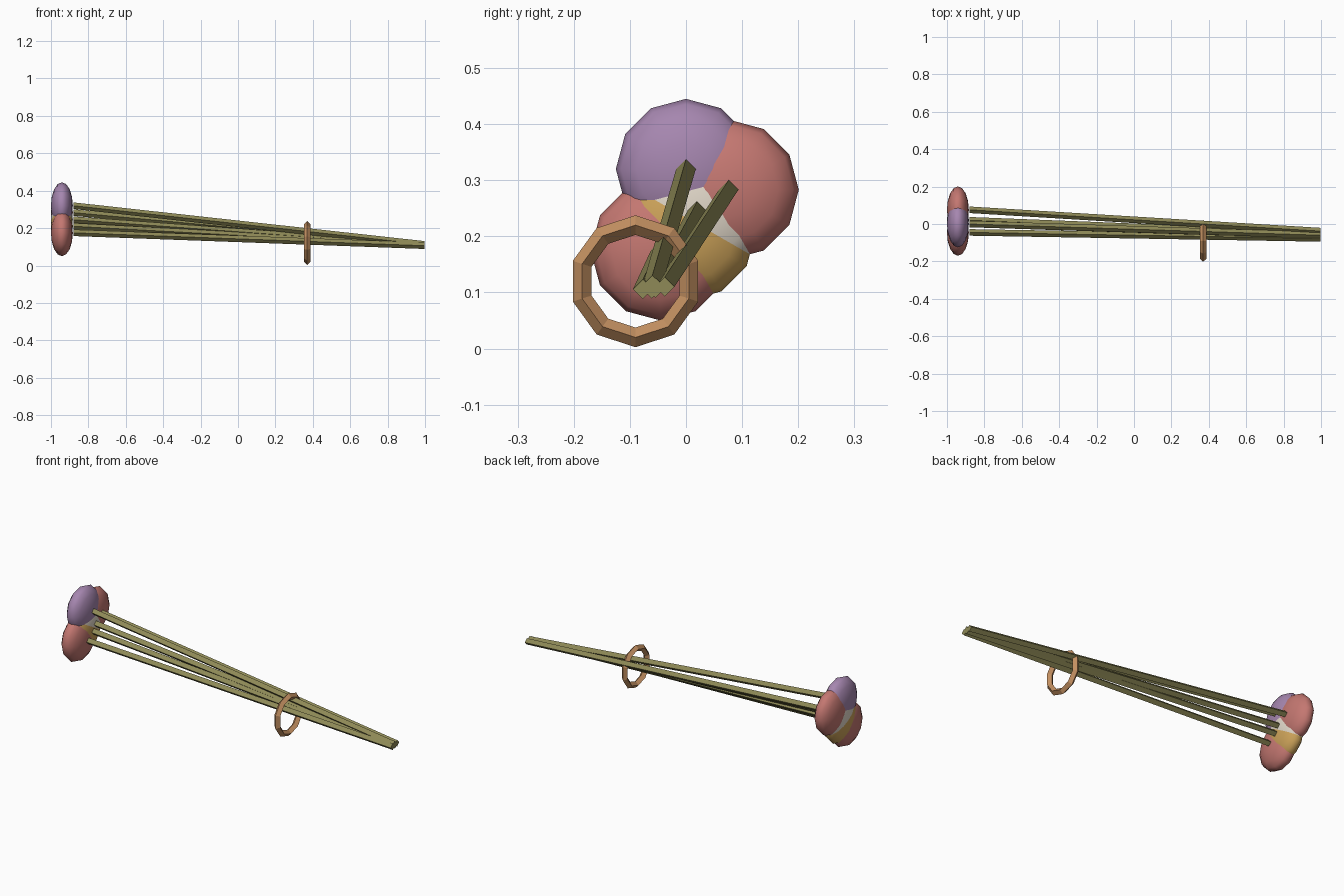
import bpy, bmesh, math
from mathutils import Vector, Matrix

if "Cube" in bpy.data.objects:
    bpy.data.objects.remove(bpy.data.objects["Cube"])


def material(name, rgb):
    m = bpy.data.materials.new(name)
    m.diffuse_color = (*rgb, 1)
    m.use_nodes = True
    m.node_tree.nodes["Principled BSDF"].inputs["Base Color"].default_value = m.diffuse_color
    return m


PURPLE = material("purple", (0.38, 0.24, 0.43))
RED = material("coral red", (0.55, 0.185, 0.165))
YELLOW = material("golden yellow", (0.60, 0.36, 0.10))
CREAM = material("cream", (0.75, 0.68, 0.58))
GREEN = material("olive green", (0.275, 0.255, 0.095))
TAN = material("tan", (0.55, 0.28, 0.12))


def make_object(name, bm, mat):
    bmesh.ops.recalc_face_normals(bm, faces=bm.faces)
    mesh = bpy.data.meshes.new(name)
    bm.to_mesh(mesh)
    bm.free()
    mesh.materials.append(mat)
    ob = bpy.data.objects.new(name, mesh)
    bpy.context.collection.objects.link(ob)
    return ob


def bloom(name, y, z, mat):
    # flattened ball whose pole points along the stem
    bm = bmesh.new()
    bmesh.ops.create_uvsphere(bm, u_segments=12, v_segments=8, radius=0.125)
    bmesh.ops.transform(bm, verts=bm.verts, matrix=(
        Matrix.Translation((-0.9415, y, z))
        @ Matrix.Diagonal((0.468, 1, 1, 1))
        @ Matrix.Rotation(math.pi / 2, 4, 'Y')))
    ob = make_object(name, bm, mat)
    for p in ob.data.polygons:
        p.use_smooth = True


def stem(name, start, end, r=0.0175):
    # four-sided rod, corner upwards
    bm = bmesh.new()
    rings = []
    for c in (start, end):
        rings.append([bm.verts.new(Vector(c) + Vector((0, r * dy, r * dz)))
                      for dy, dz in ((1, 0), (0, 1), (-1, 0), (0, -1))])
    a, b = rings
    for i in range(4):
        j = (i + 1) % 4
        bm.faces.new((a[i], a[j], b[j], b[i]))
    bm.faces.new(a[::-1])
    bm.faces.new(b)
    make_object(name, bm, GREEN)


# blooms with their stems: name, y, z, stem end y, stem end z, colour
flowers = [
    ("purple", 0.0, 0.32, -0.060, 0.113, PURPLE),
    ("right_red", 0.076, 0.283, -0.038, 0.110, RED),
    ("cream", 0.02, 0.245, -0.054, 0.108, CREAM),
    ("yellow", 0.0, 0.21, -0.061, 0.107, YELLOW),
    ("left_red", -0.045, 0.175, -0.077, 0.106, RED),
]
for name, y, z, ey, ez, mat in flowers:
    bloom(name + "_bloom", y, z, mat)
    stem(name + "_stem", (-0.88, y, z), (0.998, ey, ez))

# ten-sided band with a diamond cross-section
bm = bmesh.new()
N = 10
loops = []
for i in range(N):
    t = 2 * math.pi * i / N
    loops.append([bm.verts.new((0.37 + dx, -0.09 + r * math.sin(t), 0.12 + r * math.cos(t)))
                  for dx, r in ((0, 0.1175), (0.0175, 0.1), (0, 0.0825), (-0.0175, 0.1))])
for i in range(N):
    a, b = loops[i], loops[(i + 1) % N]
    for k in range(4):
        m = (k + 1) % 4
        bm.faces.new((a[k], a[m], b[m], b[k]))
make_object("band", bm, TAN)
